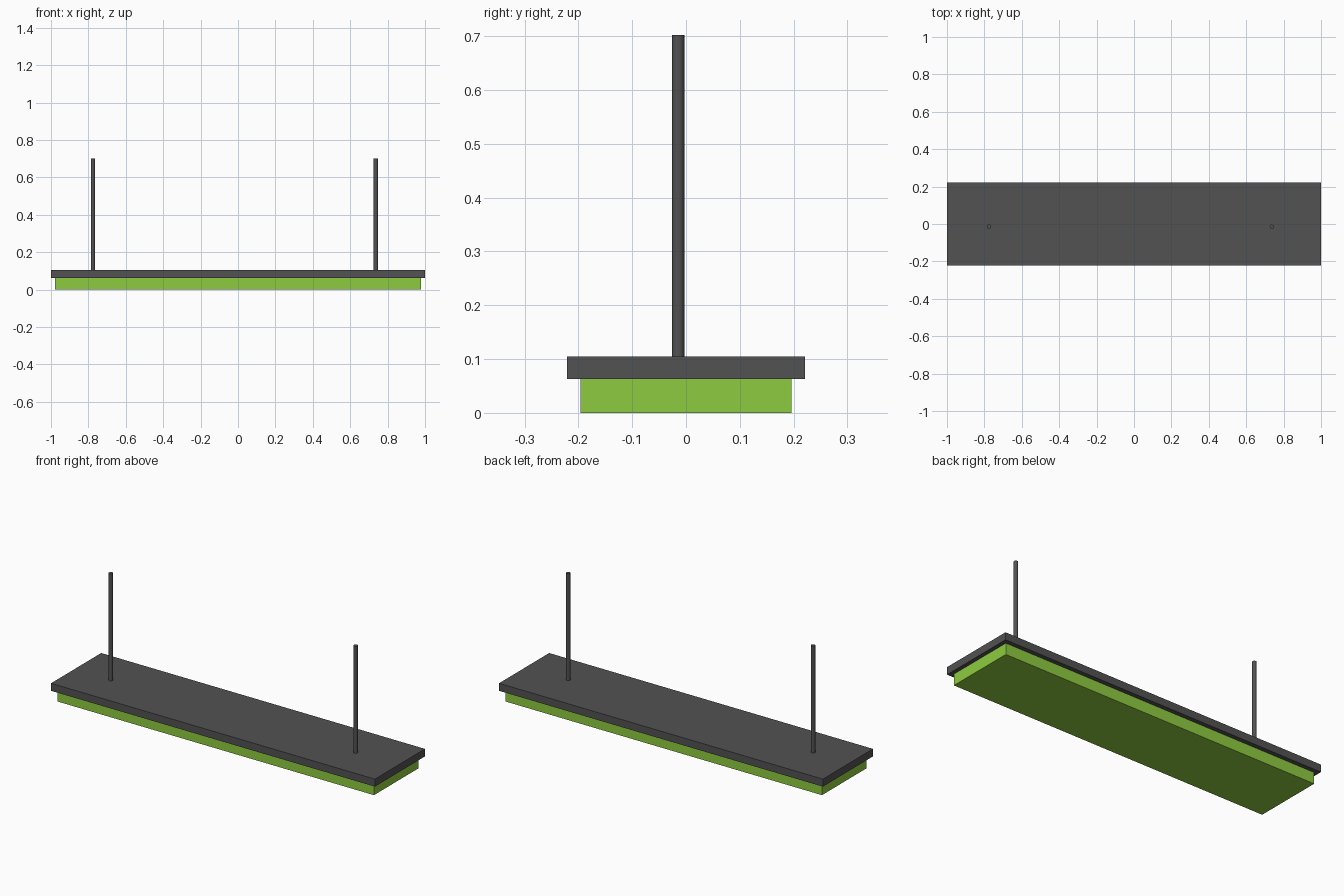
import bpy

if "Cube" in bpy.data.objects:
    bpy.data.objects.remove(bpy.data.objects["Cube"])

def material(name, rgb):
    m = bpy.data.materials.new(name)
    m.diffuse_color = (*rgb, 1)
    m.use_nodes = True
    m.node_tree.nodes["Principled BSDF"].inputs["Base Color"].default_value = m.diffuse_color
    return m

grey = material("dark_grey", (0.084, 0.084, 0.084))
green = material("lime_green", (0.27, 0.6, 0.05))

def box(name, sx, sy, z0, z1, mat):
    bpy.ops.mesh.primitive_cube_add(size=1, location=(0, 0, (z0 + z1) / 2))
    o = bpy.context.object
    o.name = name
    o.scale = (sx, sy, z1 - z0)
    bpy.ops.object.transform_apply(location=False, rotation=False, scale=True)
    o.data.materials.append(mat)

# Green lamp body below a wider grey cover plate
box("lamp_body", 1.955, 0.393, 0, 0.063, green)
box("cover_plate", 2.0, 0.442, 0.063, 0.105, grey)

# Two thin hanging rods standing on the cover
for side, x in (("left", -0.775), ("right", 0.737)):
    z0, z1 = 0.1, 0.702
    bpy.ops.mesh.primitive_cylinder_add(vertices=16, radius=0.0115, depth=z1 - z0,
                                        location=(x, -0.0145, (z0 + z1) / 2))
    rod = bpy.context.object
    rod.name = side + "_hanging_rod"
    rod.data.materials.append(grey)
    bpy.ops.object.shade_smooth_by_angle()
